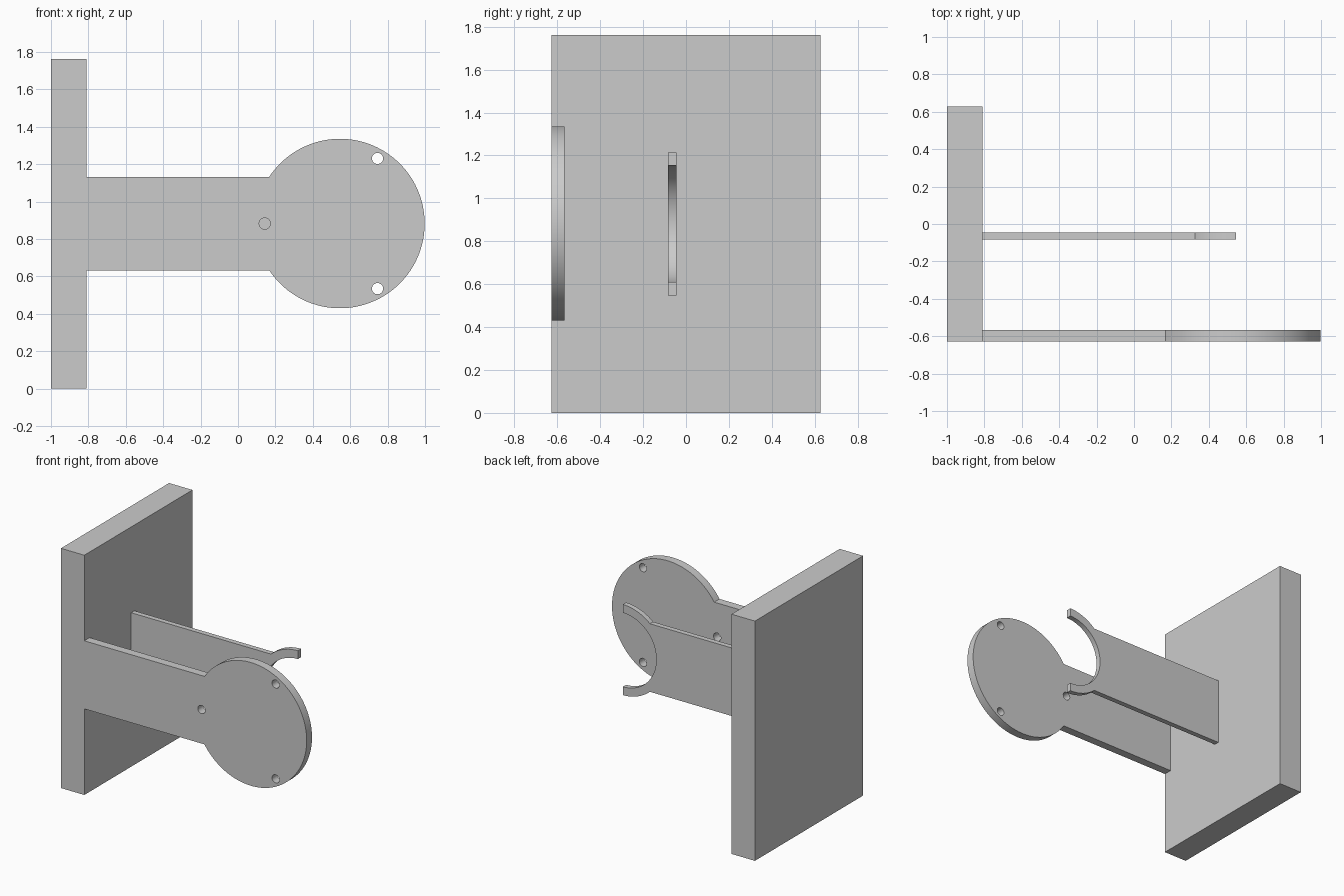
import bpy
import bmesh
from math import asin, cos, pi, radians, sin

if "Cube" in bpy.data.objects:
    bpy.data.objects.remove(bpy.data.objects["Cube"], do_unlink=True)

grey = bpy.data.materials.new("plain grey")
grey.use_nodes = True
grey.diffuse_color = (0.6, 0.6, 0.6, 1)
grey.node_tree.nodes["Principled BSDF"].inputs["Base Color"].default_value = (0.6, 0.6, 0.6, 1)

WALL = -0.81       # inner face of the wall plate
CX = 0.545         # shared axis of the disc and the fork
HALF = 0.25        # half height of both arms


def arc(cx, cz, r, start, end, steps):
    """Points along a circular arc in the x-z plane."""
    angles = [start + (end - start) * i / steps for i in range(steps + 1)]
    return [(cx + r * cos(a), cz + r * sin(a)) for a in angles]


def plate(name, loops, y0, y1):
    """Extrude an outline, with optional hole loops, from y0 to y1."""
    curve = bpy.data.curves.new(name, "CURVE")
    curve.dimensions = "2D"
    curve.fill_mode = "BOTH"
    curve.extrude = (y1 - y0) / 2
    for loop in loops:
        spline = curve.splines.new("POLY")
        spline.points.add(len(loop) - 1)
        for point, (x, z) in zip(spline.points, loop):
            point.co = (x, z, 0, 1)
        spline.use_cyclic_u = True
    obj = bpy.data.objects.new(name, curve)
    bpy.context.collection.objects.link(obj)
    obj.location.y = (y0 + y1) / 2
    obj.rotation_euler.x = pi / 2
    bpy.ops.object.select_all(action="DESELECT")
    obj.select_set(True)
    bpy.context.view_layer.objects.active = obj
    bpy.ops.object.convert(target="MESH")
    obj = bpy.context.object
    bm = bmesh.new()
    bm.from_mesh(obj.data)
    bmesh.ops.remove_doubles(bm, verts=bm.verts, dist=0.0001)
    bmesh.ops.recalc_face_normals(bm, faces=bm.faces)
    bm.to_mesh(obj.data)
    bm.free()
    obj.data.materials.clear()
    obj.data.materials.append(grey)
    bpy.ops.object.shade_smooth_by_angle(angle=radians(30))
    return obj


# Upright wall plate
plate("wall_plate", [[(-1, 0), (WALL, 0), (WALL, 1.762), (-1, 1.762)]], -0.628, 0.628)

# Front arm ending in a disc, with three holes around the disc axis
cz, r = 0.883, 0.453
meet = pi - asin(HALF / r)
outline = [(WALL, cz + HALF), (WALL, cz - HALF)] + arc(CX, cz, r, -meet, meet, 96)
holes = []
for turn in (pi / 3, pi, -pi / 3):
    hx, hz = CX + 0.402 * cos(turn), cz + 0.402 * sin(turn)
    holes.append(arc(hx, hz, 0.03, 0, 2 * pi, 32)[:-1])
plate("disc_arm", [outline] + holes, -0.628, -0.566)

# Rear arm ending in an open half-ring fork
cz, r, inner = 0.881, 0.333, 0.272
meet = pi - asin(HALF / r)
outline = [(WALL, cz + HALF), (WALL, cz - HALF)]
outline += arc(CX, cz, r, -meet, -pi / 2, 20)
outline += arc(CX, cz, inner, -pi / 2, -3 * pi / 2, 64)
outline += arc(CX, cz, r, pi / 2, meet, 20)
plate("fork_arm", [outline], -0.083, -0.045)
